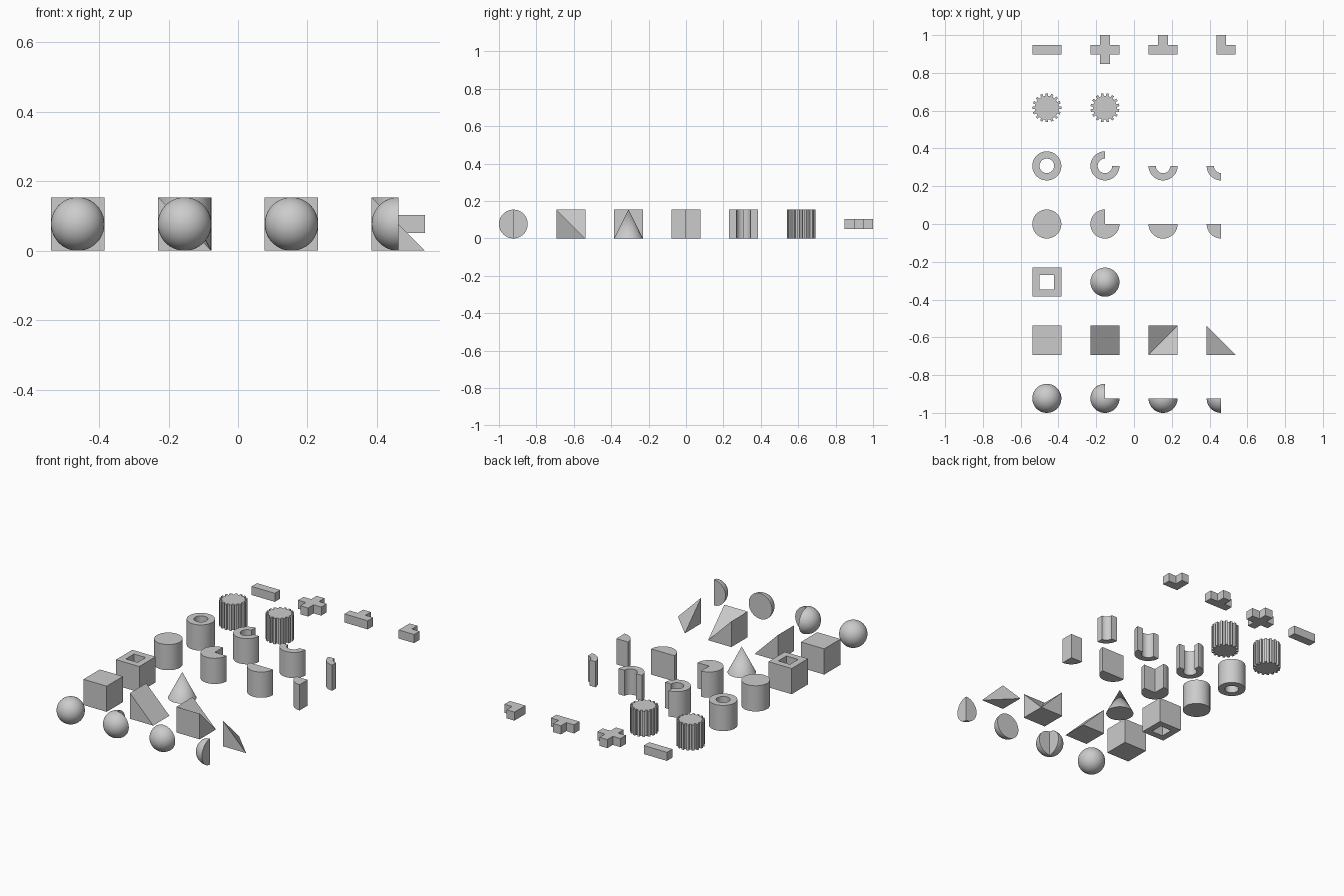
import bpy, bmesh
from math import sin, cos, pi, radians

if "Cube" in bpy.data.objects:
    bpy.data.objects.remove(bpy.data.objects["Cube"])

U = 2 / 13          # edge length of one shape; the grid pitch is 2 U
R = U / 2


def finish(name, bm, col, row, smooth=False):
    bmesh.ops.recalc_face_normals(bm, faces=bm.faces)
    me = bpy.data.meshes.new(name)
    bm.to_mesh(me)
    bm.free()
    ob = bpy.data.objects.new(name, me)
    bpy.context.collection.objects.link(ob)
    ob.location = ((2 * col - 3) * U, (2 * row - 6) * U, 0)
    if smooth:
        bpy.ops.object.select_all(action='DESELECT')
        ob.select_set(True)
        bpy.context.view_layer.objects.active = ob
        bpy.ops.object.shade_smooth_by_angle(angle=radians(35))


def lathe(name, profile, col, row, start=0, sweep=360, seg=64):
    """Sweep a closed (radius, z) profile around z, capping partial sweeps."""
    bm = bmesh.new()
    n = max(4, seg * sweep // 360)
    rings = []
    for i in range(n + 1):
        a = radians(start + sweep * i / n)
        rings.append([bm.verts.new((r * cos(a), r * sin(a), z)) for r, z in profile])
    m = len(profile)
    for a, b in zip(rings, rings[1:]):
        for j in range(m):
            k = (j + 1) % m
            if profile[j][0] > 1e-6 or profile[k][0] > 1e-6:
                bm.faces.new((a[j], a[k], b[k], b[j]))
    if sweep < 360:
        bm.faces.new(rings[0])
        bm.faces.new(rings[-1])
    bmesh.ops.remove_doubles(bm, verts=bm.verts, dist=1e-5)
    finish(name, bm, col, row, True)


def prism(name, outline, z0, z1, col, row):
    bm = bmesh.new()
    face = bm.faces.new([bm.verts.new((x, y, z0)) for x, y in outline])
    top = bmesh.ops.extrude_face_region(bm, geom=[face], use_keep_orig=True)
    vs = [g for g in top['geom'] if isinstance(g, bmesh.types.BMVert)]
    bmesh.ops.translate(bm, verts=vs, vec=(0, 0, z1 - z0))
    finish(name, bm, col, row)


def solid(name, points, faces, col, row):
    """Points are given as -1/1 cube corners with z as 0/1."""
    bm = bmesh.new()
    vs = [bm.verts.new((x * R, y * R, z * U)) for x, y, z in points]
    for f in faces:
        bm.faces.new([vs[i] for i in f])
    finish(name, bm, col, row)


# spheres, cylinders and tubes: whole, three quarter, half, quarter
ball = [(R * sin(pi * i / 32), R - R * cos(pi * i / 32)) for i in range(33)]
ball[0], ball[-1] = (0, 0), (0, U)
rod = [(0, 0), (R, 0), (R, U), (0, U)]
pipe = [(R / 2, 0), (R, 0), (R, U), (R / 2, U)]
slices = [("full", 0, 360), ("three_quarter", 90, 270), ("half", 180, 180), ("quarter", 180, 90)]
for shape, profile, row in (("sphere", ball, 0), ("cylinder", rod, 3), ("tube", pipe, 4)):
    for col, (label, start, sweep) in enumerate(slices):
        lathe(f"{label}_{shape}", profile, col, row, start, sweep)

# cone
lathe("cone", [(0, 0), (R, 0), (0, U)], 1, 2)

# cube, wedge, inner corner ramp, outer corner tetrahedron
prism("cube", [(-R, -R), (R, -R), (R, R), (-R, R)], 0, U, 0, 1)
base = [(-1, -1, 0), (1, -1, 0), (1, 1, 0), (-1, 1, 0)]
solid("wedge", base + [(-1, -1, 1), (-1, 1, 1)],
      [(0, 1, 2, 3), (0, 1, 4), (2, 3, 5), (0, 3, 5, 4), (1, 2, 5, 4)], 1, 1)
solid("inner_corner_ramp", base + [(-1, -1, 1), (1, -1, 1), (-1, 1, 1)],
      [(0, 1, 2, 3), (0, 1, 5, 4), (0, 3, 6, 4), (1, 2, 5), (2, 3, 6), (4, 6, 2), (4, 5, 2)], 2, 1)
solid("outer_corner", [base[0], base[1], base[3], (-1, -1, 1)],
      [(0, 1, 2), (0, 1, 3), (0, 2, 3), (1, 2, 3)], 3, 1)

# square tube: four mitred walls joined as one ring
bm = bmesh.new()
corners = [(-1, -1), (1, -1), (1, 1), (-1, 1)]
loops = [[bm.verts.new((x * r, y * r, z)) for x, y in corners]
         for r, z in ((R, 0), (R, U), (R / 2, U), (R / 2, 0))]
for i in range(4):
    a, b = loops[i], loops[(i + 1) % 4]
    for j in range(4):
        k = (j + 1) % 4
        bm.faces.new((a[j], a[k], b[k], b[j]))
finish("square_tube", bm, 0, 2)


# gears: the second is turned half a tooth so the pair would mesh
TEETH = 16
for col in range(2):
    outline = []
    for t in range(TEETH):
        a = 2 * pi * (t + col / 2) / TEETH
        for off, r in ((-0.27, 0.82), (-0.22, 1), (0.22, 1), (0.27, 0.82), (0.5, 0.82)):
            b = a + off * 2 * pi / TEETH
            outline.append((R * r * cos(b), R * r * sin(b)))
    prism(f"gear_{col + 1}", outline, 0, U, col, 5)

# bar connectors: straight, cross, tee, elbow, one third thick at mid height
h = U / 6
plus = [(h, -h), (R, -h), (R, h), (h, h), (h, R), (-h, R),
        (-h, h), (-R, h), (-R, -h), (-h, -h), (-h, -R), (h, -R)]
bars = {
    "straight_bar": [(-R, -h), (R, -h), (R, h), (-R, h)],
    "cross_bar": plus,
    "tee_bar": plus[1:9],
    "elbow_bar": plus[1:6] + [(-h, -h)],
}
for col, (name, outline) in enumerate(bars.items()):
    prism(name, outline, R - h, R + h, col, 6)
